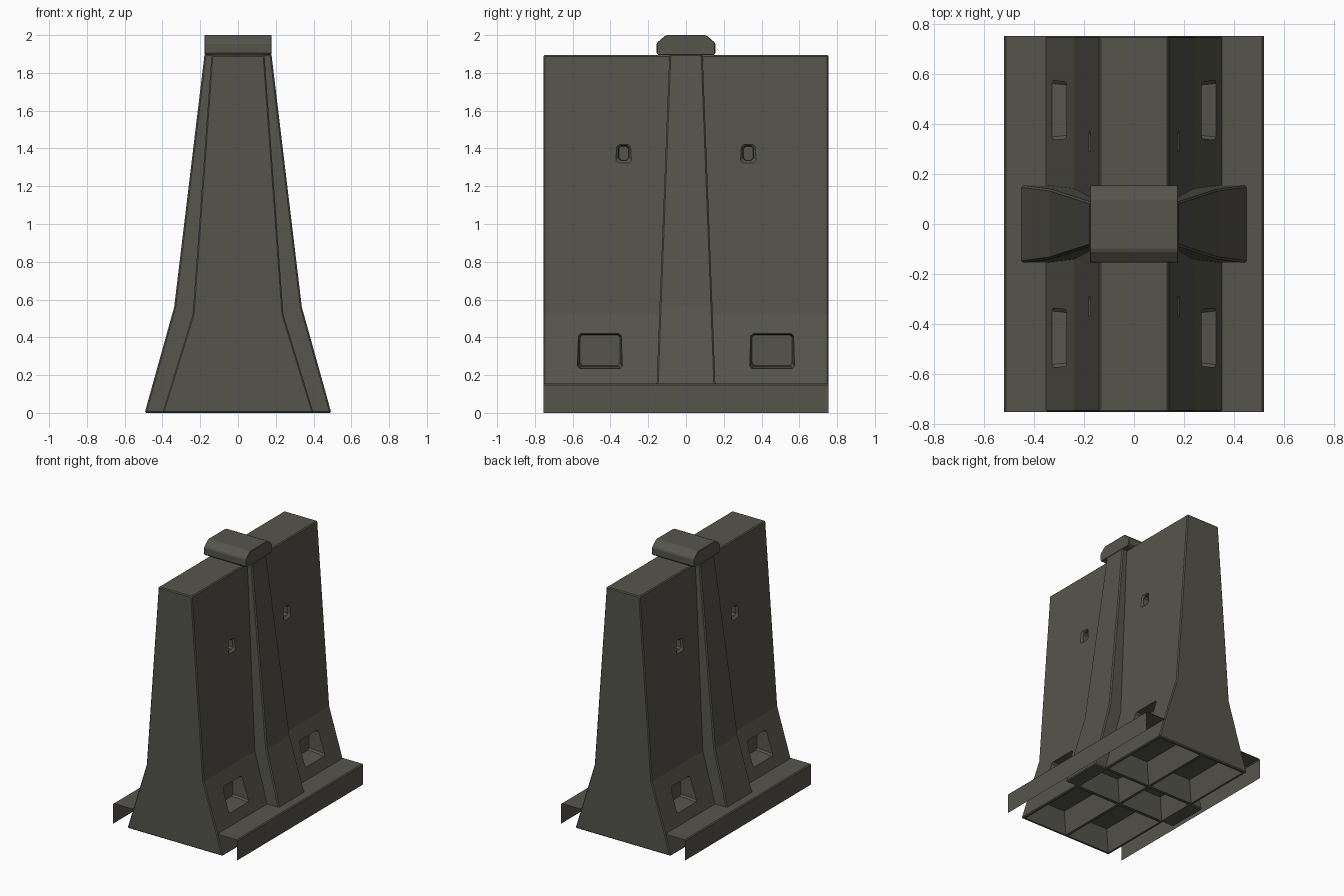
import bpy, bmesh, math
from mathutils import Matrix, Vector

old = bpy.data.objects.get("Cube")
if old:
    bpy.data.objects.remove(old, do_unlink=True)

concrete = bpy.data.materials.new("dark olive concrete")
concrete.use_nodes = True
COLOUR = (0.092, 0.09, 0.071, 1)
concrete.diffuse_color = COLOUR
concrete.node_tree.nodes["Principled BSDF"].inputs["Base Color"].default_value = COLOUR
HALF_LENGTH = 0.754


def finish(name, bm):
    if any(len(f.verts) > 4 or len(bm.faces) > 5 for f in bm.faces):
        bmesh.ops.recalc_face_normals(bm, faces=bm.faces[:])
    mesh = bpy.data.meshes.new(name)
    bm.to_mesh(mesh)
    bm.free()
    mesh.materials.append(concrete)
    obj = bpy.data.objects.new(name, mesh)
    bpy.context.collection.objects.link(obj)
    return obj


def rectangle(hx, hy, corner):
    """Rectangle outline, with cut corners when corner > 0."""
    if not corner:
        return [(hx, hy), (-hx, hy), (-hx, -hy), (hx, -hy)]
    c = corner
    return [(hx, hy - c), (hx - c, hy), (c - hx, hy), (-hx, hy - c),
            (-hx, c - hy), (c - hx, -hy), (hx - c, -hy), (hx, c - hy)]


def loft(bm, sections, matrix=Matrix(), corner=0):
    """Solid through stacked rectangles given as (height, half x, half y)."""
    rings = [[bm.verts.new(matrix @ Vector((x, y, z))) for x, y in rectangle(hx, hy, corner)]
             for z, hx, hy in sections]
    for low, high in zip(rings, rings[1:]):
        n = len(low)
        for i in range(n):
            bm.faces.new((low[i], low[(i + 1) % n], high[(i + 1) % n], high[i]))
    bm.faces.new(rings[0][::-1])
    bm.faces.new(rings[-1])


def extrude_profile(name, points, axis_point, closed):
    """Sweep a profile between the two ends given by axis_point(point, side)."""
    bm = bmesh.new()
    ends = [[bm.verts.new(axis_point(p, s)) for p in points] for s in (-1, 1)]
    n = len(points)
    for i in range(n if closed else n - 1):
        j = (i + 1) % n
        bm.faces.new((ends[0][i], ends[0][j], ends[1][j], ends[1][i]))
    if closed:
        bm.faces.new(ends[0][::-1])
        bm.faces.new(ends[1])
    return finish(name, bm)


def bevel_and_cut(obj, width, cutter=None):
    mod = obj.modifiers.new("edges", 'BEVEL')
    mod.width = width
    mod.segments = 1
    mod.limit_method = 'ANGLE'
    mod.angle_limit = math.radians(40)
    if cutter:
        mod = obj.modifiers.new("cut", 'BOOLEAN')
        mod.operation = 'DIFFERENCE'
        mod.solver = 'EXACT'
        mod.object = cutter


def wall_socket(bm, y, z, sections, corner):
    """Level recess cutter, sections given by distance from the middle plane, on both sides."""
    frame = Matrix(((0, 0, 1, 0), (0, 1, 0, y), (-1, 0, 0, z), (0, 0, 0, 1)))
    for turn in (0, math.pi):
        loft(bm, sections, Matrix.Rotation(turn, 4, 'Z') @ frame, corner)


# Main wall with a flared foot
bm = bmesh.new()
loft(bm, [(0, 0.40, HALF_LENGTH), (0.52, 0.24, HALF_LENGTH), (1.895, 0.14, HALF_LENGTH)])
wall = finish("barrier_wall", bm)

# Tapered rib around the middle
bm = bmesh.new()
loft(bm, [(0, 0.494, 0.161), (0.56, 0.338, 0.14), (1.9, 0.177, 0.088)])
rib = finish("middle_rib", bm)

# Recess cutters: side windows, small sockets and underside pockets
bm = bmesh.new()
for side in (-1, 1):
    wall_socket(bm, side * 0.456, 0.332,
                [(0.2, 0.08, 0.106), (0.25, 0.084, 0.111), (0.345, 0.1, 0.121)], 0.012)
    wall_socket(bm, side * 0.33, 1.375,
                [(0.12, 0.036, 0.026), (0.165, 0.038, 0.028), (0.186, 0.055, 0.046)], 0.012)
    for y, hy in ((-0.452, 0.284), (0, 0.152), (0.452, 0.284)):
        loft(bm, [(-0.02, 0.19, hy), (0, 0.184, hy - 0.004), (0.16, 0.14, hy - 0.04)],
             Matrix.Translation((side * 0.194, y, 0)))
cutter = finish("recess_cutter", bm)
cutter.hide_render = True
cutter.hide_viewport = True
bevel_and_cut(wall, 0.007, cutter)
bevel_and_cut(rib, 0.008, cutter)

# Chamfered cap over the rib
half = [(0.098, 2.0), (0.112, 1.995), (0.15, 1.963), (0.155, 1.952), (0.155, 1.905), (0.148, 1.895)]
cap_outline = half + [(-y, z) for y, z in reversed(half)]
cap = extrude_profile("top_cap", cap_outline, lambda p, s: (s * 0.177, p[0], p[1]), True)
bevel_and_cut(cap, 0.003)

# Thin folded ledges along both sides of the foot
ledge = [(0.345, 0.155), (0.513, 0.155), (0.52, 0.148), (0.52, 0)]
for name, side in (("left_ledge", 1), ("right_ledge", -1)):
    extrude_profile(name, ledge,
                    lambda p, s: (side * p[0], s * side * HALF_LENGTH, p[1]), False)

# Fix the modifiers into the meshes and drop the cutter
bpy.context.view_layer.update()
graph = bpy.context.evaluated_depsgraph_get()
for obj in (wall, rib, cap):
    baked = bpy.data.meshes.new_from_object(obj.evaluated_get(graph))
    obj.modifiers.clear()
    obj.data = baked
bpy.data.objects.remove(cutter, do_unlink=True)
